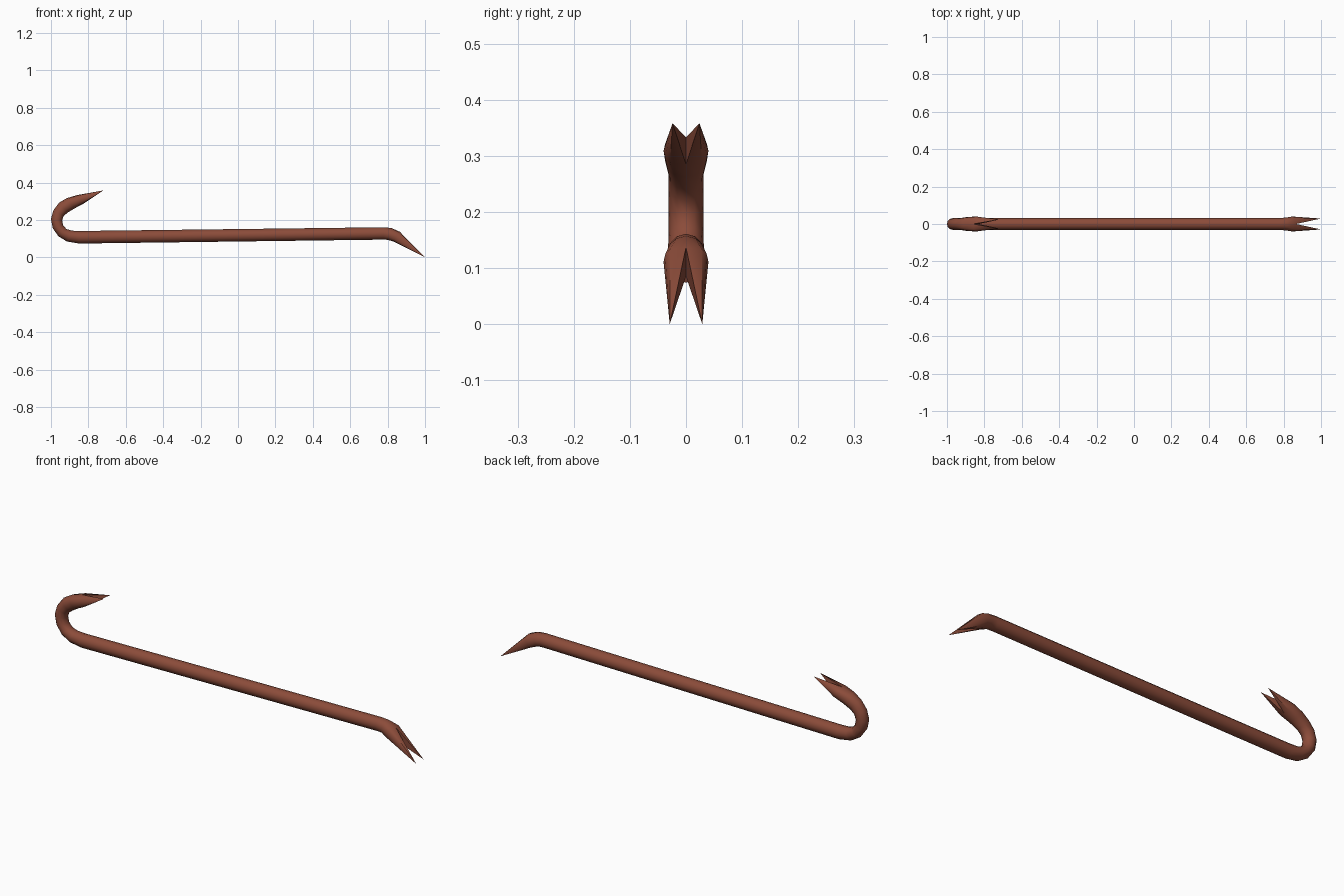
import bpy, bmesh, math
from mathutils import Vector

if "Cube" in bpy.data.objects:
    bpy.data.objects.remove(bpy.data.objects["Cube"])

SIDES = 12

rust = bpy.data.materials.new("rust_brown")
rust.diffuse_color = (0.26, 0.072, 0.042, 1)
rust.use_nodes = True
rust.node_tree.nodes["Principled BSDF"].inputs["Base Color"].default_value = rust.diffuse_color

# Stations along the bar: outer (x, z), inner (x, z), half width, squareness
stations = [
    ((-.86, .333), (-.83, .285), .040, .5),
    ((-.915, .317), (-.872, .263), .037, .8),
    ((-.957, .292), (-.91, .240), .031, 1),
    ((-.987, .252), (-.932, .222), .031, 1),
    ((-1.0, .205), (-.94, .198), .031, 1),
    ((-.99, .155), (-.935, .172), .031, 1),
    ((-.96, .113), (-.918, .152), .032, 1),
    ((-.915, .085), (-.89, .143), .032, 1),
    ((-.85, .074), (-.85, .141), .032, 1),
    ((.775, .095), (.78, .161), .032, 1),
    ((.80, .094), (.82, .157), .034, 1),
    ((.83, .085), (.865, .137), .040, .5),
]

bm = bmesh.new()


def ring(outer, inner, w, k):
    o, i = Vector((outer[0], 0, outer[1])), Vector((inner[0], 0, inner[1]))
    verts = []
    for n in range(SIDES):
        a = 2 * math.pi * n / SIDES
        c = math.cos(a)
        c = 0 if abs(c) < 1e-6 else math.copysign(abs(c) ** k, c)
        verts.append(bm.verts.new((o + i) / 2 + (o - i) / 2 * math.sin(a) + Vector((0, w * c, 0))))
    return verts


def claw(base, tip, y):
    # two prongs, each a half ring drawn to a point, leaving a V notch
    q = SIDES // 4
    for side, start in ((1, -q), (-1, q)):
        half = [base[(start + j) % SIDES] for j in range(SIDES // 2 + 1)]
        point = bm.verts.new((tip[0], side * y, tip[1]))
        for a, b in zip(half, half[1:] + half[:1]):
            bm.faces.new((a, b, point))


# Bar and hook
rings = [ring(*s) for s in stations]
for r, s in zip(rings, rings[1:]):
    for n in range(SIDES):
        m = (n + 1) % SIDES
        bm.faces.new((r[n], r[m], s[m], s[n]))

# Split claws at both ends
claw(rings[0], (-.72, .358), .024)
claw(rings[-1], (1.0, 0.0), .029)

bmesh.ops.recalc_face_normals(bm, faces=bm.faces)
mesh = bpy.data.meshes.new("crowbar")
bm.to_mesh(mesh)
bm.free()
mesh.materials.append(rust)
bar = bpy.data.objects.new("crowbar", mesh)
bpy.context.collection.objects.link(bar)
bpy.context.view_layer.objects.active = bar
bar.select_set(True)
bpy.ops.object.shade_smooth_by_angle(angle=math.radians(40))
